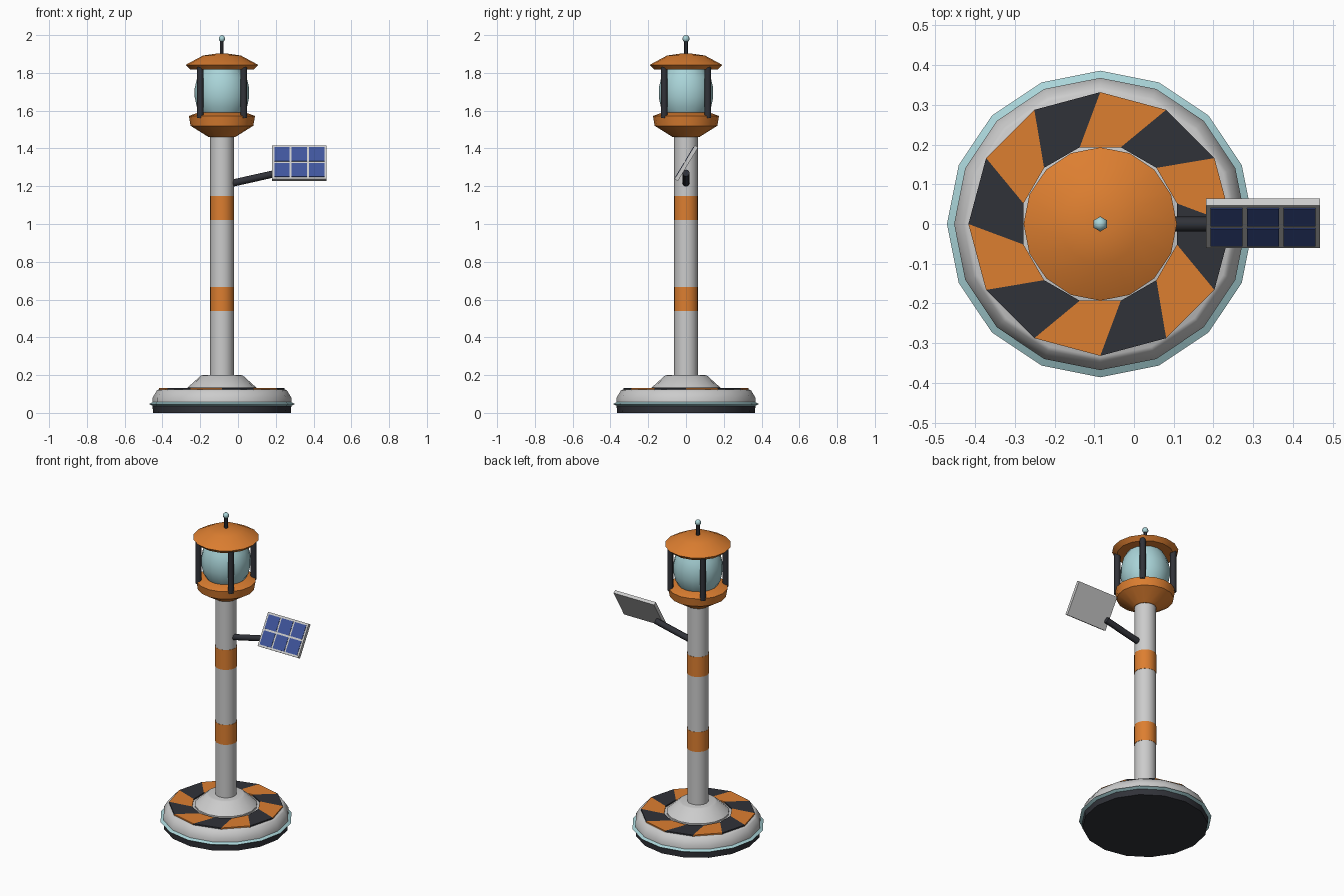
import bpy, bmesh, math
from mathutils import Vector, Matrix

if "Cube" in bpy.data.objects:
    bpy.data.objects.remove(bpy.data.objects["Cube"])

CX = -0.085  # tower axis


def material(name, rgb):
    m = bpy.data.materials.new(name)
    m.diffuse_color = (*rgb, 1)
    m.use_nodes = True
    m.node_tree.nodes["Principled BSDF"].inputs["Base Color"].default_value = m.diffuse_color
    return m


ORANGE = material("orange", (0.72, 0.21, 0.03))
TEAL = material("pale_teal", (0.40, 0.66, 0.69))
DARK = material("charcoal", (0.03, 0.032, 0.04))
BLUE = material("cell_blue", (0.05, 0.09, 0.33))
GREY = None


def finish(name, bm, mat=None, smooth=None):
    bmesh.ops.recalc_face_normals(bm, faces=bm.faces)
    me = bpy.data.meshes.new(name)
    bm.to_mesh(me)
    bm.free()
    ob = bpy.data.objects.new(name, me)
    bpy.context.collection.objects.link(ob)
    if mat:
        me.materials.append(mat)
    if smooth:
        bpy.ops.object.select_all(action='DESELECT')
        ob.select_set(True)
        bpy.context.view_layer.objects.active = ob
        bpy.ops.object.shade_smooth_by_angle(angle=math.radians(smooth))
    return ob


def lathe(name, profile, mat=None, n=16, smooth=30, closed=False, centre=(CX, 0)):
    """Revolve (radius, z) points; open profiles are capped at both ends."""
    bm = bmesh.new()
    rings = [[bm.verts.new((centre[0] + r * math.cos(math.tau * i / n),
                            centre[1] + r * math.sin(math.tau * i / n), z))
              for i in range(n)] for r, z in profile]
    pairs = list(zip(rings, rings[1:]))
    if closed:
        pairs.append((rings[-1], rings[0]))
    else:
        bm.faces.new(rings[0])
        bm.faces.new(rings[-1])
    for a, b in pairs:
        for i in range(n):
            j = (i + 1) % n
            bm.faces.new((a[i], a[j], b[j], b[i]))
    return finish(name, bm, mat, smooth)


def box(name, size, matrix, mat=None):
    bm = bmesh.new()
    bmesh.ops.create_cube(bm, size=1, matrix=matrix @ Matrix.Diagonal((*size, 1)))
    return finish(name, bm, mat)


def rod(name, a, b, r, mat, n=8):
    a, b = Vector(a), Vector(b)
    rot = (b - a).to_track_quat('Z', 'Y').to_matrix().to_4x4()
    bm = bmesh.new()
    bmesh.ops.create_cone(bm, cap_ends=True, segments=n, radius1=r, radius2=r,
                          depth=(b - a).length,
                          matrix=Matrix.Translation((a + b) / 2) @ rot)
    return finish(name, bm, mat, 50)


# Base: dark underside, grey upper body, glowing rim
lathe("base_underside", [(0.365, 0), (0.368, 0.047)], DARK)
lathe("base_body", [(0.368, 0.047), (0.368, 0.08), (0.345, 0.118), (0.335, 0.124)], GREY, smooth=45)
lathe("base_rim_light", [(0.36, 0.033), (0.386, 0.047), (0.36, 0.061)], TEAL, closed=True)


# Swirled warning stripes on the base, alternating two colours
def stripes(name, start, mat):
    bm = bmesh.new()
    for k in range(start, 12, 2):
        a0, a1 = math.radians(30 * k), math.radians(30 * k + 30)
        tw = math.radians(15)
        corners = [(0.332, a0), (0.332, a1), (0.2, a1 + tw), (0.2, a0 + tw)]
        lo, hi = [[bm.verts.new((CX + r * math.cos(a), r * math.sin(a), z))
                   for r, a in corners] for z in (0.12, 0.132)]
        bm.faces.new(lo)
        bm.faces.new(hi)
        for i in range(4):
            j = (i + 1) % 4
            bm.faces.new((lo[i], lo[j], hi[j], hi[i]))
    finish(name, bm, mat)


stripes("orange_stripes", 0, ORANGE)
stripes("dark_stripes", 1, DARK)

# Pole with foot and painted bands
lathe("pole_foot", [(0.182, 0.12), (0.182, 0.134), (0.112, 0.197), (0.1, 0.2)], GREY)
lathe("pole", [(0.063, 0.18), (0.063, 1.47)], GREY)
for i, z in enumerate((0.54, 1.02)):
    lathe(f"pole_band_{i + 1}", [(0.0645, z), (0.0645, z + 0.127)], ORANGE)

# Lantern: bowl, glass, posts, roof
lathe("lantern_bowl", [(0.07, 1.46), (0.166, 1.52), (0.175, 1.572), (0.125, 1.59)], ORANGE)
lathe("lantern_glass", [(0.11, 1.58), (0.133, 1.62), (0.144, 1.67), (0.144, 1.72),
                        (0.131, 1.775), (0.1, 1.83)], TEAL)
for i in range(4):
    a = math.radians(45 + 90 * i)
    x, y = CX + 0.163 * math.cos(a), 0.163 * math.sin(a)
    rod(f"lantern_post_{i + 1}", (x, y, 1.56), (x, y, 1.83), 0.018, DARK)
lathe("lantern_roof", [(0.166, 1.817), (0.193, 1.842), (0.1, 1.892), (0.03, 1.902)], ORANGE)

# Antenna
rod("antenna_mast", (CX, 0, 1.89), (CX, 0, 1.972), 0.011, DARK, 6)
bm = bmesh.new()
bmesh.ops.create_uvsphere(bm, u_segments=6, v_segments=6, radius=0.019,
                          matrix=Matrix.Translation((CX, 0, 1.981)))
finish("antenna_tip", bm, TEAL, 60)

# Solar panel on its arm; local z is the tilted face normal
rod("panel_arm", (-0.04, 0, 1.214), (0.21, 0, 1.27), 0.019, DARK)
panel = Matrix.Translation((0.325, 0.002, 1.322)) @ Matrix.Rotation(math.radians(59), 4, 'X')
box("panel_frame", (0.288, 0.208, 0.021), panel, GREY)
for c in range(3):
    for r in range(2):
        offset = Matrix.Translation(((c - 1) * 0.092, (r - 0.5) * 0.097, 0.0105))
        box(f"solar_cell_{c + 1}_{r + 1}", (0.081, 0.086, 0.005), panel @ offset, BLUE)
